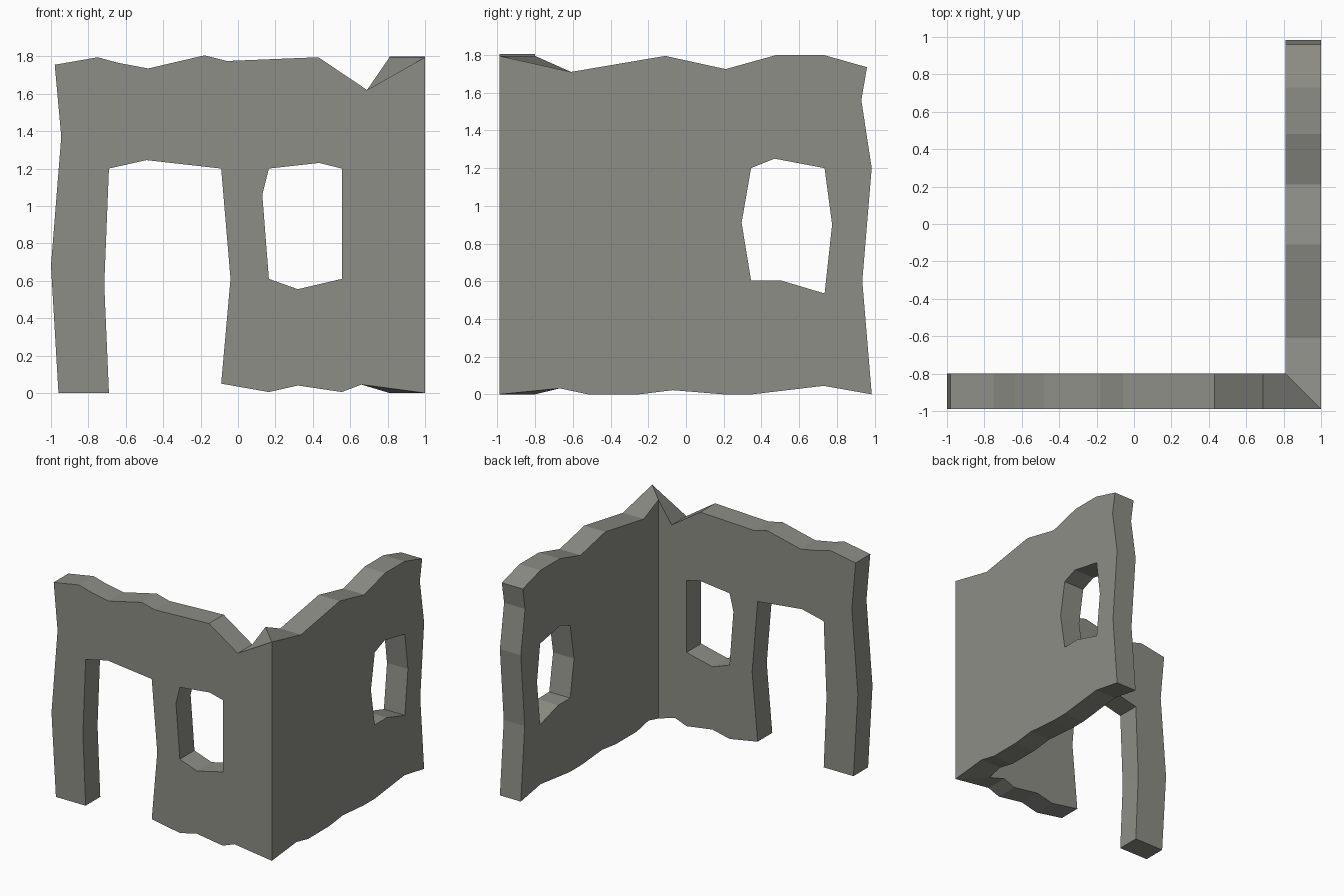
import bpy, bmesh
from mathutils import Vector
from mathutils.geometry import tessellate_polygon

if "Cube" in bpy.data.objects:
    bpy.data.objects.remove(bpy.data.objects["Cube"])

OUT_X, IN_X = 1.0, 0.81      # outer / inner plane of the side wall
OUT_Y, IN_Y = -0.99, -0.80   # outer / inner plane of the front wall

stone = bpy.data.materials.new("grey stone")
stone.diffuse_color = (0.27, 0.27, 0.24, 1)
stone.use_nodes = True
stone.node_tree.nodes["Principled BSDF"].inputs["Base Color"].default_value = stone.diffuse_color

# Front wall outline (x, z) with the doorway cut from below
front = [(1, 0), (1, 1.795), (.69, 1.62), (.43, 1.795), (-.06, 1.775), (-.18, 1.805),
         (-.48, 1.735), (-.64, 1.765), (-.75, 1.795), (-.98, 1.755), (-.945, 1.37),
         (-1, .68), (-.96, 0), (-.69, 0), (-.715, .58), (-.69, 1.2), (-.49, 1.245),
         (-.09, 1.2), (-.04, .61), (-.09, .05), (.165, .005), (.32, .04), (.555, .005), (.66, .045)]
front_window = [(.165, 1.2), (.435, 1.23), (.555, 1.2), (.555, .61), (.32, .555),
                (.165, .61), (.13, 1.06)]

# Side wall outline (y, z)
side = [(-.99, 0), (-.99, 1.795), (-.61, 1.71), (-.11, 1.795), (.21, 1.725), (.48, 1.8),
        (.73, 1.8), (.96, 1.735), (.93, 1.56), (.985, 1.2), (.935, .6), (.985, 0),
        (.73, .045), (.35, 0), (.2, 0), (-.07, .022), (-.25, 0), (-.52, 0), (-.67, .032)]
side_window = [(.345, 1.2), (.47, 1.25), (.735, 1.2), (.775, .9), (.735, .535),
               (.5, .605), (.345, .605), (.295, .91)]


def add_wall(bm, loops, corner, outer, inner):
    """Thick wall with holes; the corner edge is mitred and left open for welding."""
    flat = [p for loop in loops for p in loop]
    a = [bm.verts.new(outer(u, z)) for u, z in flat]
    b = [bm.verts.new(inner(u, z)) for u, z in flat]
    for t in tessellate_polygon([[Vector((u, z, 0)) for u, z in lp] for lp in loops]):
        bm.faces.new([a[i] for i in t])
        bm.faces.new([b[i] for i in reversed(t)])
    start = 0
    for lp in loops:
        n = len(lp)
        for k in range(n):
            i, j = start + k, start + (k + 1) % n
            if not (flat[i][0] == corner and flat[j][0] == corner):
                bm.faces.new((a[i], a[j], b[j], b[i]))
        start += n


bm = bmesh.new()
add_wall(bm, [front, front_window], 1,
         lambda u, z: (u, OUT_Y, z),
         lambda u, z: (IN_X if u == 1 else u, IN_Y, z))
add_wall(bm, [side, side_window], -.99,
         lambda u, z: (OUT_X, u, z),
         lambda u, z: (IN_X, IN_Y if u == -.99 else u, z))

# Weld the mitre, then clean up the flat faces
bmesh.ops.remove_doubles(bm, verts=bm.verts[:], dist=0.0005)
bmesh.ops.recalc_face_normals(bm, faces=bm.faces[:])

mesh = bpy.data.meshes.new("ruined_corner_walls")
bm.to_mesh(mesh)
bm.free()
mesh.materials.append(stone)
bpy.context.collection.objects.link(bpy.data.objects.new("ruined_corner_walls", mesh))
